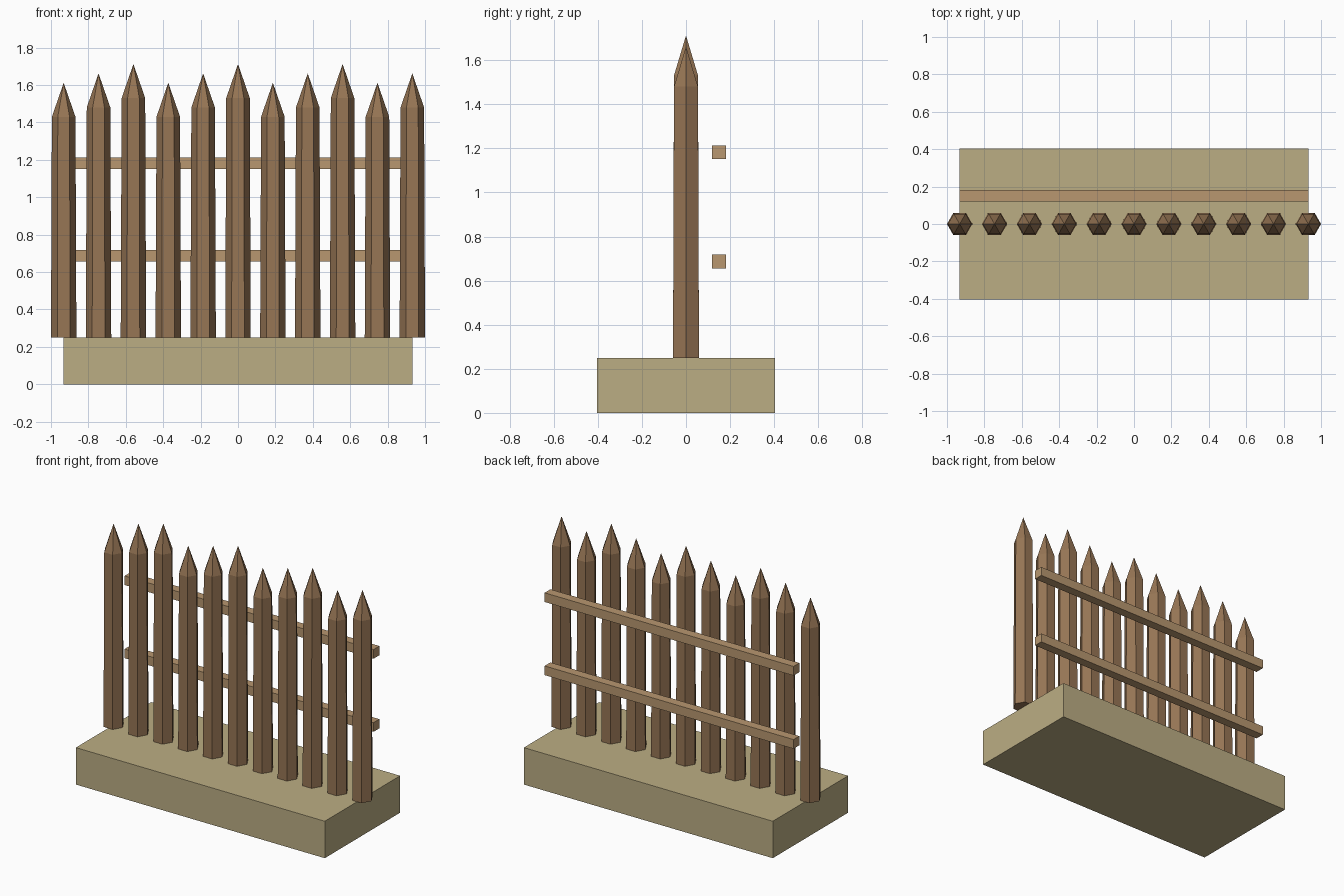
import bpy, math

if "Cube" in bpy.data.objects:
    bpy.data.objects.remove(bpy.data.objects["Cube"])


def material(name, rgb):
    m = bpy.data.materials.new(name)
    m.diffuse_color = (*rgb, 1)
    m.use_nodes = True
    m.node_tree.nodes["Principled BSDF"].inputs["Base Color"].default_value = m.diffuse_color
    return m


POST = material("post_wood", (0.31, 0.18, 0.09))
RAIL = material("rail_wood", (0.48, 0.31, 0.16))
SAND = material("sand", (0.50, 0.42, 0.23))


def finish(name, mat):
    ob = bpy.context.object
    ob.name = name
    ob.data.materials.append(mat)


def box(name, size, loc, mat):
    bpy.ops.mesh.primitive_cube_add(size=1, location=loc)
    bpy.context.object.scale = size
    bpy.ops.object.transform_apply(location=False, rotation=False, scale=True)
    finish(name, mat)


def hex_cone(name, r1, r2, z0, z1, x, mat):
    # six sides with corners pointing along x
    bpy.ops.mesh.primitive_cone_add(vertices=6, radius1=r1, radius2=r2, depth=z1 - z0,
                                    location=(x, 0, (z0 + z1) / 2),
                                    rotation=(0, 0, math.pi / 6))
    finish(name, mat)


HALF = 0.932    # half the fence length between end post centres
GROUND = 0.25

# ground block
box("ground_block", (2 * HALF, 0.806, GROUND), (0, 0, GROUND / 2), SAND)

# sharpened posts, heights repeating in threes
for i in range(11):
    x = -HALF + i * HALF / 5
    shoulder = 1.43 + 0.05 * (i % 3)
    hex_cone(f"post_{i + 1}", 0.068, 0.063, GROUND, shoulder, x, POST)
    hex_cone(f"post_tip_{i + 1}", 0.063, 0, shoulder, shoulder + 0.182, x, POST)

# rails behind the posts
for name, z in (("lower_rail", 0.687), ("upper_rail", 1.182)):
    box(name, (2 * HALF, 0.062, 0.062), (0, 0.15, z), RAIL)
